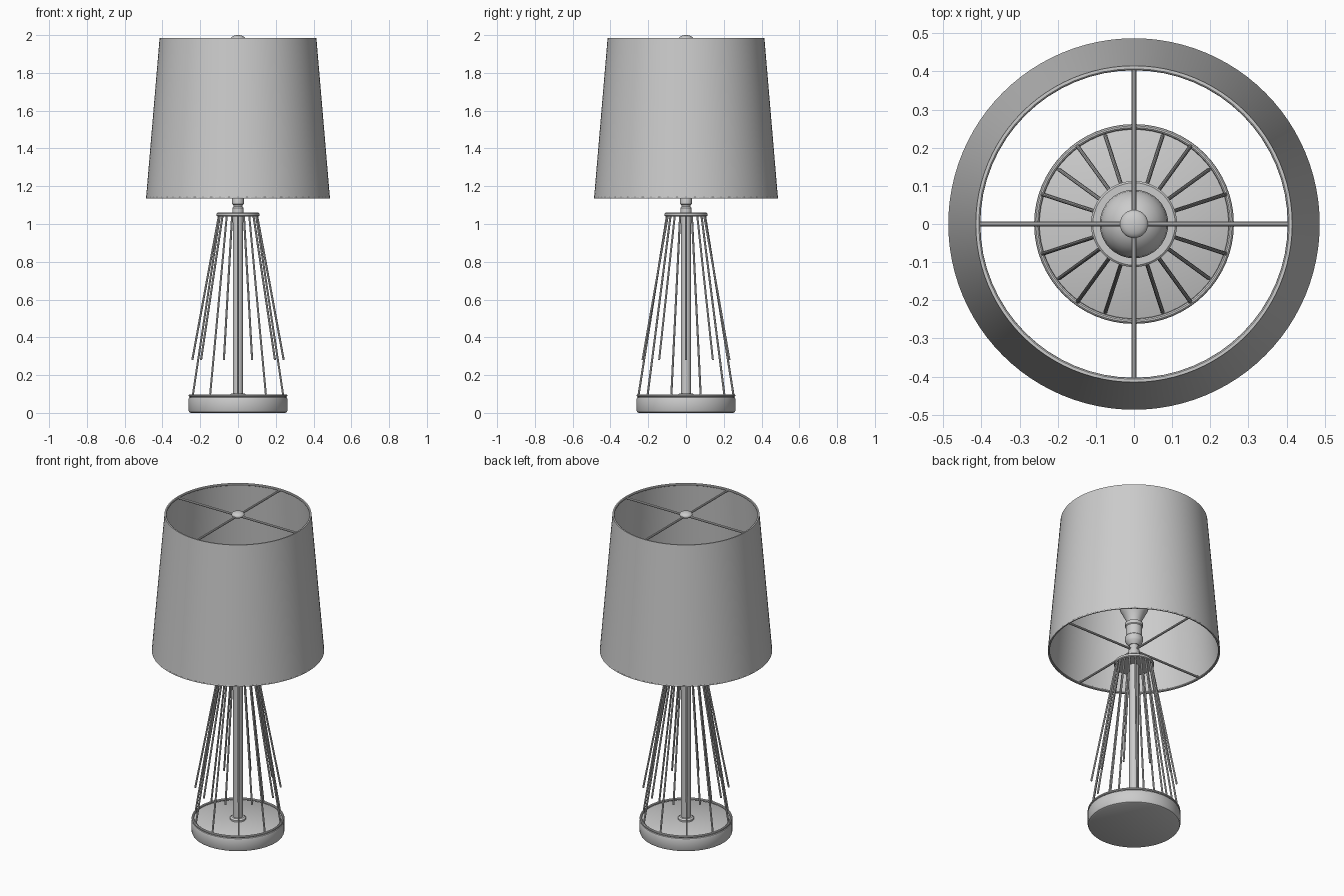
import bpy, bmesh, math
from mathutils import Vector

if "Cube" in bpy.data.objects:
    bpy.data.objects.remove(bpy.data.objects["Cube"])

grey = bpy.data.materials.new("plain grey")
grey.diffuse_color = (0.6, 0.6, 0.6, 1)
grey.use_nodes = True
grey.node_tree.nodes["Principled BSDF"].inputs["Base Color"].default_value = grey.diffuse_color


def finish(name, bm):
    """Turn a bmesh into a named, smooth-shaded object."""
    bmesh.ops.recalc_face_normals(bm, faces=bm.faces[:])
    mesh = bpy.data.meshes.new(name)
    bm.to_mesh(mesh)
    bm.free()
    mesh.materials.append(grey)
    obj = bpy.data.objects.new(name, mesh)
    bpy.context.collection.objects.link(obj)
    bpy.ops.object.select_all(action='DESELECT')
    obj.select_set(True)
    bpy.context.view_layer.objects.active = obj
    bpy.ops.object.shade_smooth_by_angle(angle=math.radians(35))
    return obj


def lathe(name, profile, sides=48, closed=False):
    """Spin a (radius, height) profile around the z axis."""
    bm = bmesh.new()
    verts = [bm.verts.new((r, 0, z)) for r, z in profile]
    edges = [bm.edges.new(p) for p in zip(verts, verts[1:])]
    if closed:
        edges.append(bm.edges.new((verts[-1], verts[0])))
    bmesh.ops.spin(bm, geom=verts + edges, cent=(0, 0, 0), axis=(0, 0, 1),
                   angle=math.tau, steps=sides, use_merge=True)
    bmesh.ops.remove_doubles(bm, verts=bm.verts[:], dist=0.0002)
    return finish(name, bm)


def ring(name, radius, z, tube):
    """Round wire hoop."""
    steps = [k * math.tau / 10 for k in range(10)]
    return lathe(name, [(radius + tube * math.cos(a), z + tube * math.sin(a))
                        for a in steps], 64, closed=True)


def rod(name, start, end, radius, sides=10):
    """Straight round bar between two points."""
    a, b = Vector(start), Vector(end)
    bm = bmesh.new()
    bmesh.ops.create_cone(bm, cap_ends=True, segments=sides, radius1=radius,
                          radius2=radius, depth=(b - a).length)
    turn = (b - a).to_track_quat('Z', 'Y')
    for v in bm.verts:
        v.co = turn @ v.co + (a + b) / 2
    return finish(name, bm)


# Round base with softened edges, and the hoop resting on it
lathe("base", [(0, 0), (0.25, 0), (0.258, 0.004), (0.262, 0.012), (0.262, 0.074),
               (0.259, 0.081), (0.252, 0.085), (0, 0.085)], 64)
ring("base_hoop", 0.255, 0.092, 0.007)

# Centre pole, foot collar and top plate
lathe("pole_collar", [(0, 0.084), (0.045, 0.084), (0.045, 0.094), (0.036, 0.102), (0, 0.102)])
rod("pole", (0, 0, 0.085), (0, 0, 1.05), 0.027, 32)
lathe("top_plate", [(0, 1.04), (0.108, 1.04), (0.113, 1.044), (0.113, 1.056),
                    (0.108, 1.06), (0, 1.06)])

# Cage of splayed wires: alternating full-length and short
for i in range(20):
    angle = math.radians(18 * i)
    c, s = math.cos(angle), math.sin(angle)
    full = i % 2 == 1
    r, z = (0.252, 0.09) if full else (0.242, 0.28)
    rod("long_wire" if full else "short_wire",
        (0.101 * c, 0.101 * s, 1.045), (r * c, r * s, z), 0.0055)

# Neck and lamp socket
lathe("neck", [(0, 1.06), (0.03, 1.06), (0.03, 1.085), (0.024, 1.092), (0.024, 1.1),
               (0.031, 1.107), (0.031, 1.14), (0.026, 1.15), (0.026, 1.18), (0, 1.18)], 32)
lathe("socket", [(0, 1.17), (0.03, 1.17), (0.046, 1.19), (0.05, 1.2), (0.05, 1.225),
                 (0.046, 1.23), (0.046, 1.29), (0.05, 1.295), (0.05, 1.315),
                 (0.04, 1.32), (0, 1.32)], 32)

# Bulb: flaring neck and round dome
dome = [(0.09 * math.cos(a), 1.45 + 0.09 * math.sin(a))
        for a in [math.radians(d) for d in range(-15, 90, 15)]]
lathe("bulb", [(0, 1.31), (0.04, 1.31), (0.045, 1.335), (0.062, 1.37), (0.078, 1.4)]
      + dome + [(0, 1.54)], 40)

# Tapered open shade with rim hoops
lathe("shade", [(0.487, 1.135), (0.415, 1.985), (0.410, 1.985), (0.482, 1.135)], 96, closed=True)
ring("shade_top_hoop", 0.409, 1.979, 0.006)
ring("shade_bottom_hoop", 0.481, 1.142, 0.006)

# Cross bars holding the shade at top and bottom
for name, r, z in (("top_bar", 0.41, 1.975), ("bottom_bar", 0.48, 1.142)):
    rod(name, (-r, 0, z), (r, 0, z), 0.0065)
    rod(name, (0, -r, z), (0, r, z), 0.0065)

# Button finial on the top cross
steps = [math.radians(d) for d in range(-90, 91, 15)]
lathe("finial", [(0.037 * math.cos(a), 1.982 + 0.018 * math.sin(a)) for a in steps], 32)
